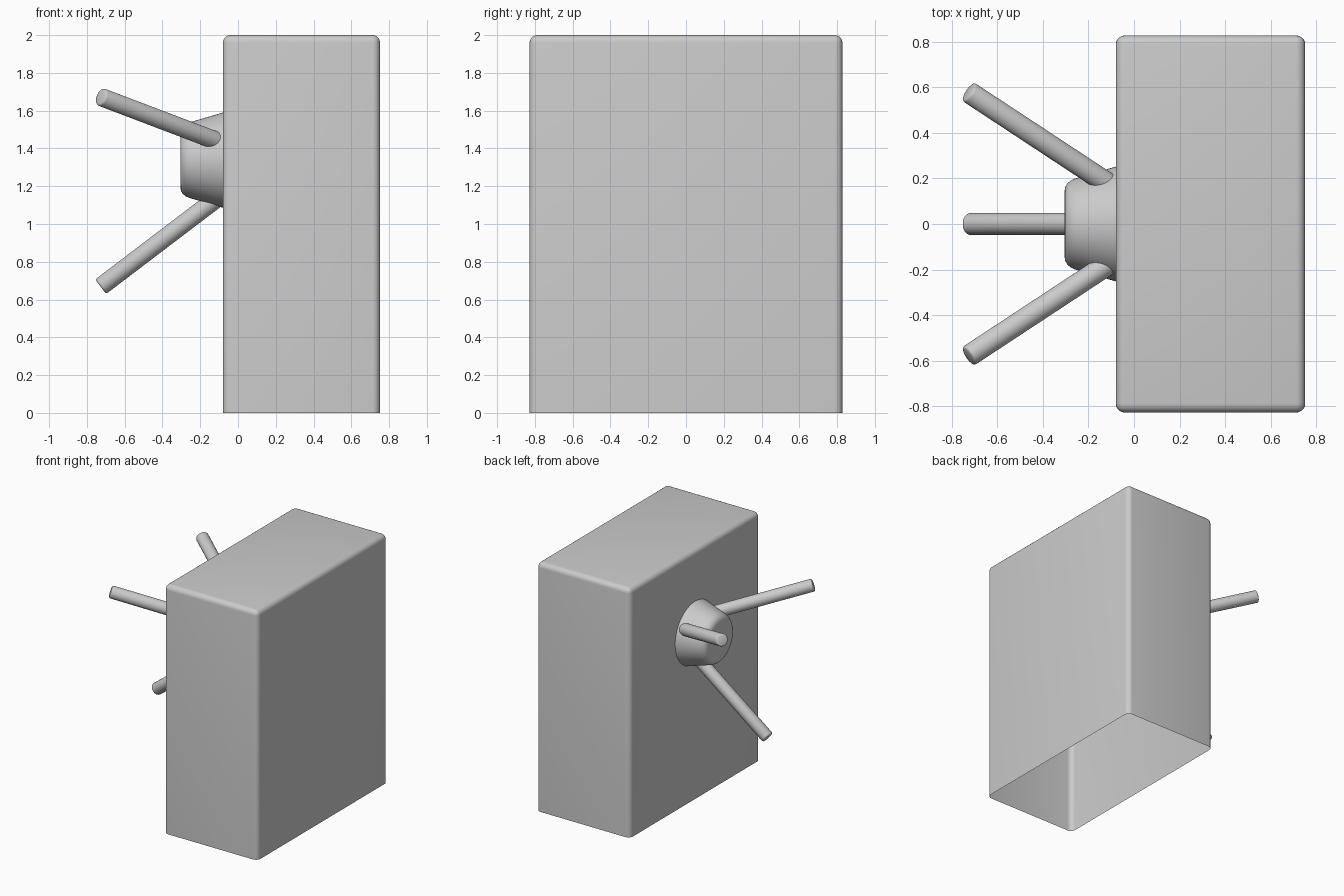
import bpy, bmesh, math
from mathutils import Matrix, Vector

if "Cube" in bpy.data.objects:
    bpy.data.objects.remove(bpy.data.objects["Cube"])

HUB_Z = 1.338


def finish(name, bm, angle=35):
    me = bpy.data.meshes.new(name)
    bm.to_mesh(me)
    bm.free()
    ob = bpy.data.objects.new(name, me)
    bpy.context.collection.objects.link(ob)
    bpy.ops.object.select_all(action='DESELECT')
    bpy.context.view_layer.objects.active = ob
    ob.select_set(True)
    bpy.ops.object.shade_smooth_by_angle(angle=math.radians(angle))
    return ob


def lathe(profile, steps):
    """Spin (x, radius) points about the x axis."""
    bm = bmesh.new()
    vs = [bm.verts.new((x, 0, r)) for x, r in profile]
    es = [bm.edges.new(p) for p in zip(vs, vs[1:])]
    bmesh.ops.spin(bm, geom=vs + es, cent=(0, 0, 0), axis=(1, 0, 0),
                   angle=math.tau, steps=steps)
    bmesh.ops.remove_doubles(bm, verts=bm.verts, dist=1e-5)
    bmesh.ops.recalc_face_normals(bm, faces=bm.faces)
    # face outward: the first cap looks towards -x
    cap = min(bm.faces, key=lambda f: f.calc_center_median().x)
    if cap.normal.x > 0:
        bmesh.ops.reverse_faces(bm, faces=bm.faces)
    return bm


# Cabinet: rounded box, open underneath
bm = bmesh.new()
bmesh.ops.create_cube(bm, size=1, matrix=Matrix.Translation((0.336, 0, 1))
                      @ Matrix.Diagonal((0.832, 1.656, 2, 1)))
bm.faces.ensure_lookup_table()
bmesh.ops.delete(bm, geom=[f for f in bm.faces if f.normal.z < -0.5],
                 context='FACES_ONLY')
rim = [e for e in bm.edges if not e.is_boundary]
bmesh.ops.bevel(bm, geom=rim, offset=0.04, segments=5, profile=0.5,
                affect='EDGES', clamp_overlap=True)
finish("cabinet", bm)

# Hub: tapered boss with a rounded nose
bm = lathe([(-0.305, 0), (-0.305, 0.145), (-0.302, 0.162), (-0.293, 0.178),
            (-0.278, 0.191), (-0.26, 0.199), (-0.24, 0.205), (-0.08, 0.252)], 64)
bm.transform(Matrix.Translation((0, 0, HUB_Z)))
finish("hub", bm)

# Spokes: three splayed rods with softened tips
tip = Vector((-0.727, 0, -0.67))
direction = Vector((1, 0, 0.76)).normalized()
lay = Matrix.Translation(tip) @ Vector((1, 0, 0)).rotation_difference(direction).to_matrix().to_4x4()
R = 0.048
for i in range(3):
    bm = lathe([(0, 0), (0, R - 0.01), (0.003, R - 0.003), (0.01, R),
                (0.87, R), (0.87, 0)], 32)
    bm.transform(Matrix.Translation((0, 0, HUB_Z))
                 @ Matrix.Rotation(math.tau * i / 3, 4, 'X') @ lay)
    finish(f"spoke_{i + 1}", bm, 50)
